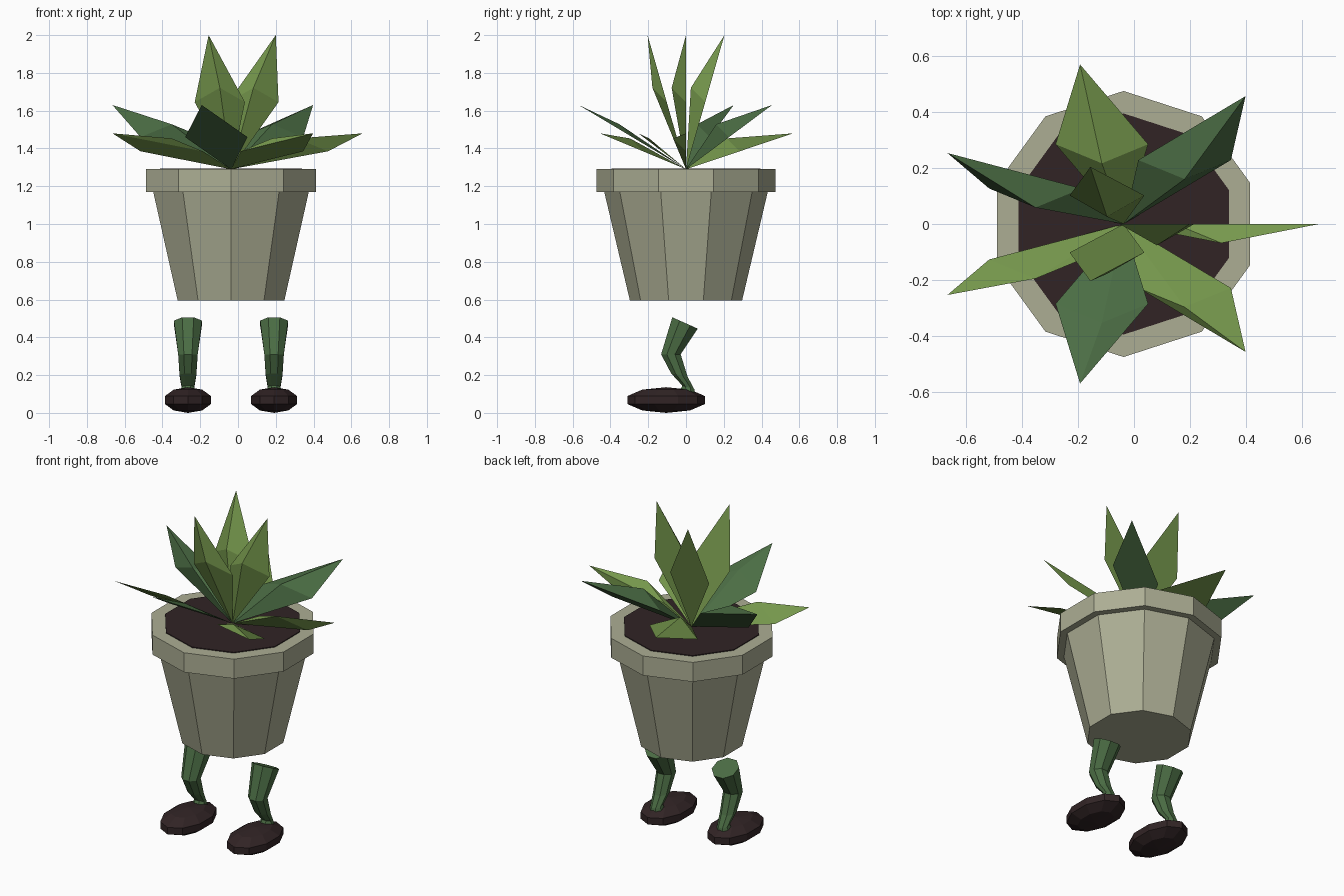
import bpy, bmesh, math
from mathutils import Vector

if "Cube" in bpy.data.objects:
    bpy.data.objects.remove(bpy.data.objects["Cube"])

CX = -0.037  # pot axis


def material(name, hexcol):
    rgb = [int(hexcol[i:i + 2], 16) / 255 for i in (0, 2, 4)]
    lin = [((c + 0.055) / 1.055) ** 2.4 if c > 0.04045 else c / 12.92 for c in rgb]
    m = bpy.data.materials.new(name)
    m.diffuse_color = (*lin, 1)
    m.use_nodes = True
    m.node_tree.nodes["Principled BSDF"].inputs["Base Color"].default_value = m.diffuse_color
    return m


CLAY = material("clay", "acae94")
LIGHT = material("light_green", "75974c")
DARK = material("dark_green", "4b6d44")
BROWN = material("dark_brown", "312425")


def finish(name, bm, mat):
    bmesh.ops.recalc_face_normals(bm, faces=bm.faces)
    me = bpy.data.meshes.new(name)
    bm.to_mesh(me)
    bm.free()
    me.materials.append(mat)
    ob = bpy.data.objects.new(name, me)
    bpy.context.collection.objects.link(ob)
    return ob


def loft(name, rings, sides, mat, start=0.0):
    """Capped tube through rings of (x, y, z, radius, tilt about x)."""
    bm = bmesh.new()
    loops = []
    for x, y, z, r, tilt in rings:
        loop = []
        for i in range(sides):
            a = start + 2 * math.pi * i / sides
            u, v = r * math.cos(a), r * math.sin(a)
            loop.append(bm.verts.new((x + u, y + v * math.cos(tilt), z + v * math.sin(tilt))))
        loops.append(loop)
    for lo, hi in zip(loops, loops[1:]):
        for i in range(sides):
            j = (i + 1) % sides
            bm.faces.new((lo[i], lo[j], hi[j], hi[i]))
    bm.faces.new(loops[0][::-1])
    bm.faces.new(loops[-1])
    return finish(name, bm, mat)


def leaf(name, tip, half_width, ridge, mat):
    """Flat-backed diamond with a raised ridge point, from the soil centre to the tip."""
    base = Vector((CX, 0, 1.29))
    tip = Vector(tip)
    mid = (base + tip) / 2
    side = Vector((half_width, 0, 0))
    bm = bmesh.new()
    b, r, t, l, k = [bm.verts.new(p) for p in
                     (base, mid + side, tip, mid - side, mid + Vector((0, -ridge, ridge)))]
    for f in ((b, r, k), (r, t, k), (t, l, k), (l, b, k), (b, l, t, r)):
        bm.faces.new(f)
    return finish(name, bm, mat)


# Pot, rim and soil: ten sides, corner facing the back
START = math.pi / 2
loft("pot_body", [(CX, 0, 0.595, 0.297, 0), (CX, 0, 1.175, 0.434, 0)], 10, CLAY, START)
loft("pot_rim", [(CX, 0, 1.17, 0.474, 0), (CX, 0, 1.29, 0.474, 0)], 10, CLAY, START)
loft("soil", [(CX, 0, 1.287, 0.394, 0), (CX, 0, 1.295, 0.394, 0)], 10, BROWN, START)

# Outer leaves: seven, alternating low light and higher dark
for i in range(7):
    a = 2 * math.pi * i / 7
    dark = i % 2 == 1
    tip = (CX + 0.697 * math.cos(a), 0.583 * math.sin(a), 1.63 if dark else 1.48)
    leaf(f"outer_leaf_{i + 1}", tip, 0.165, 0.068, DARK if dark else LIGHT)

# Inner leaves: three, upright
for i in range(3):
    a = 2 * math.pi * i / 3
    tip = (CX + 0.237 * math.cos(a), 0.235 * math.sin(a), 2.0)
    leaf(f"inner_leaf_{i + 1}", tip, 0.133, 0.076, LIGHT)

# Legs and shoes
for label, s in (("left", -1), ("right", 1)):
    x = CX + s * 0.228
    loft(f"{label}_leg", [
        (x, 0.005, 0.10, 0.047, 0),
        (x, 0.012, 0.135, 0.036, -0.3),
        (x, -0.035, 0.20, 0.048, -0.2),
        (x, -0.08, 0.31, 0.056, 0),
        (x, -0.005, 0.476, 0.08, -0.42)], 8, DARK, math.pi / 8)

    bm = bmesh.new()
    bmesh.ops.create_uvsphere(bm, u_segments=10, v_segments=5, radius=1)
    bmesh.ops.scale(bm, vec=(0.135, 0.216, 0.068), verts=bm.verts)
    bmesh.ops.translate(bm, vec=(x, -0.105, 0.068), verts=bm.verts)
    finish(f"{label}_shoe", bm, BROWN)
